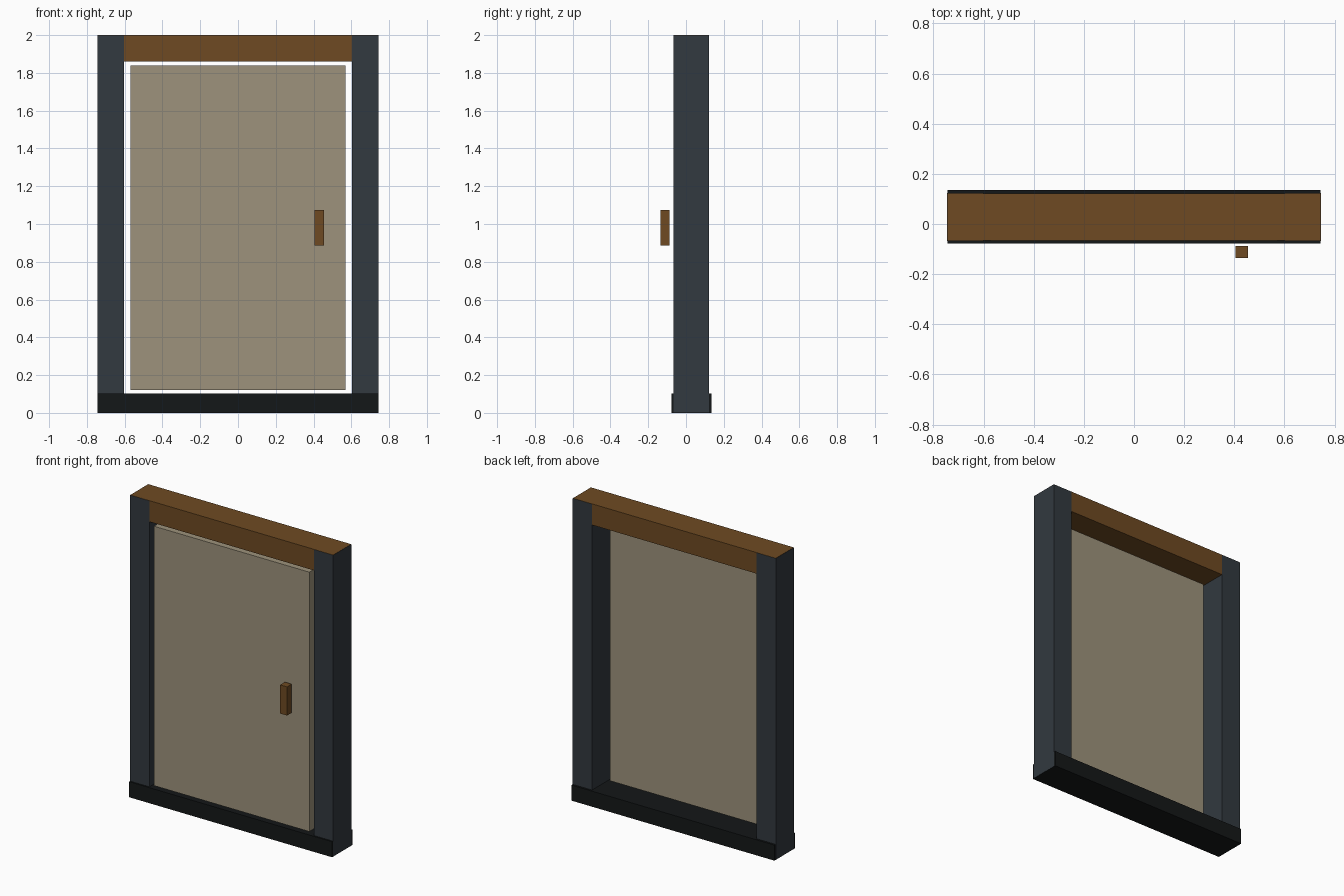
import bpy
import bmesh
from mathutils import Vector

if "Cube" in bpy.data.objects:
    bpy.data.objects.remove(bpy.data.objects["Cube"])


def material(name, rgb):
    m = bpy.data.materials.new(name)
    m.diffuse_color = (*rgb, 1.0)
    m.use_nodes = True
    m.node_tree.nodes["Principled BSDF"].inputs["Base Color"].default_value = m.diffuse_color
    return m


def box(name, lo, hi, mat):
    """Axis-aligned box between two corners."""
    lo, hi = Vector(lo), Vector(hi)
    bm = bmesh.new()
    bmesh.ops.create_cube(bm, size=1)
    for v in bm.verts:
        v.co = v.co * (hi - lo)
    mesh = bpy.data.meshes.new(name)
    bm.to_mesh(mesh)
    bm.free()
    mesh.materials.append(mat)
    obj = bpy.data.objects.new(name, mesh)
    obj.location = (lo + hi) / 2
    bpy.context.collection.objects.link(obj)
    return obj


wood = material("wood", (0.156, 0.068, 0.016))
slate = material("slate", (0.032, 0.041, 0.05))
black = material("black", (0.007, 0.0085, 0.009))
panel = material("panel", (0.34, 0.29, 0.20))

W, INNER = 0.745, 0.603        # outer and inner half widths of the frame
FRONT, BACK = -0.067, 0.123    # frame depth
E = 0.001                      # keeps overlapping faces from being coplanar

# Side posts
for side, s in (("left", -1), ("right", 1)):
    x0, x1 = sorted((s * INNER, s * W))
    box(f"{side}_post", (x0, FRONT, E), (x1, BACK, 2 - E), slate)

# Lintel across the top, sill across the bottom
box("lintel", (-W + E, FRONT + E, 1.86), (W - E, BACK - E, 2.0), wood)
box("sill", (-W + E, -0.077, 0), (W - E, 0.136, 0.103), black)

# Door leaf, flush with the front of the frame, and its handle
box("door_panel", (-0.57, FRONT, 0.12), (0.57, FRONT + 0.05, 1.84), panel)
box("handle", (0.405, -0.136, 0.885), (0.455, -0.087, 1.075), wood)
